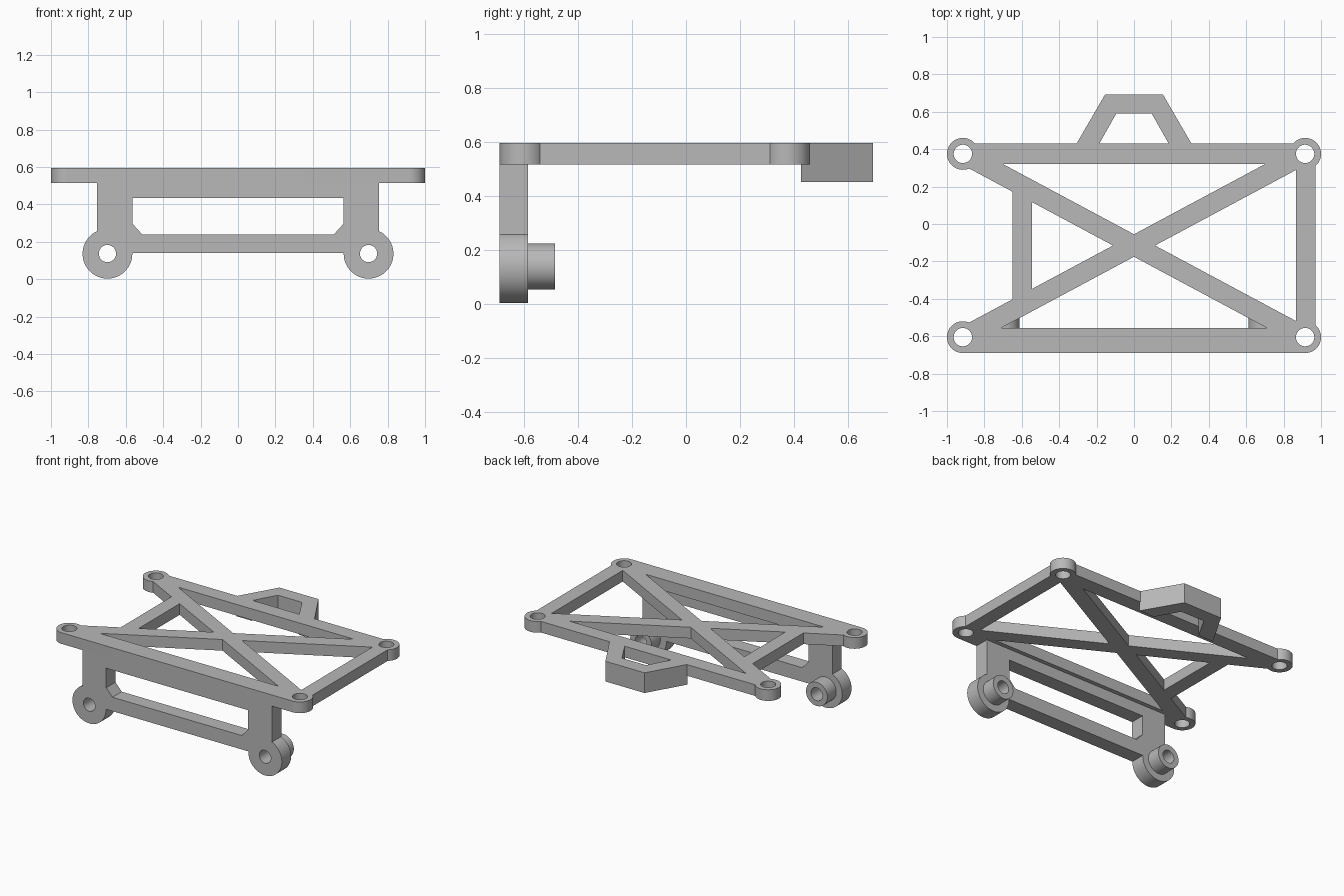
import bpy, bmesh, math
from mathutils import Matrix, Vector

cube = bpy.data.objects.get("Cube")
if cube:
    bpy.data.objects.remove(cube, do_unlink=True)

grey = bpy.data.materials.new("plain grey")
grey.use_nodes = True
colour = (0.48, 0.48, 0.48, 1)
grey.diffuse_color = colour
grey.node_tree.nodes["Principled BSDF"].inputs["Base Color"].default_value = colour

BOTTOM, TOP = 0.515, 0.595      # deck heights
FRONT, BACK = -0.69, -0.585     # bracket plate depth


def finish(bm, name):
    bmesh.ops.recalc_face_normals(bm, faces=bm.faces)
    mesh = bpy.data.meshes.new(name)
    bm.to_mesh(mesh)
    bm.free()
    ob = bpy.data.objects.new(name, mesh)
    bpy.context.collection.objects.link(ob)
    return ob


def prism(points, low, high, name="piece", upright=False):
    """Extrude an outline along z, or along y when upright."""
    bm = bmesh.new()
    place = (lambda a, b: (a, low, b)) if upright else (lambda a, b: (a, b, low))
    face = bm.faces.new([bm.verts.new(place(a, b)) for a, b in points])
    made = bmesh.ops.extrude_face_region(bm, geom=[face])["geom"]
    step = Vector((0, high - low, 0)) if upright else Vector((0, 0, high - low))
    bmesh.ops.translate(bm, vec=step,
                        verts=[v for v in made if isinstance(v, bmesh.types.BMVert)])
    return finish(bm, name)


def disc(a, b, radius, low, high, upright=False):
    ring = [math.tau * i / 64 for i in range(64)]
    return prism([(a + radius * math.cos(t), b + radius * math.sin(t)) for t in ring],
                 low, high, upright=upright)


def box(x0, x1, y0, y1, low=BOTTOM, high=TOP, upright=False, name="piece"):
    return prism([(x0, y0), (x1, y0), (x1, y1), (x0, y1)], low, high, name, upright)


def bar(start, end, width):
    a, b = Vector(start), Vector(end)
    d = (b - a).normalized()
    n = Vector((-d.y, d.x)) * width / 2
    return prism([a + n, b + n, b - n, a - n], BOTTOM, TOP)


def combine(base, added, cut):
    """Join the added pieces to the base, then drill the cut pieces out."""
    for piece, mode in [(p, "UNION") for p in added] + [(p, "DIFFERENCE") for p in cut]:
        mod = base.modifiers.new("join", "BOOLEAN")
        mod.operation, mod.solver, mod.object = mode, "EXACT", piece
    bpy.context.view_layer.update()
    graph = bpy.context.evaluated_depsgraph_get()
    mesh = bpy.data.meshes.new_from_object(base.evaluated_get(graph))
    base.modifiers.clear()
    base.data = mesh
    for piece in added + cut:
        bpy.data.objects.remove(piece, do_unlink=True)


def shade(ob):
    ob.data.materials.clear()
    ob.data.materials.append(grey)
    bpy.ops.object.select_all(action="DESELECT")
    ob.select_set(True)
    bpy.context.view_layer.objects.active = ob
    bpy.ops.object.shade_smooth_by_angle(angle=math.radians(25))


# Deck: front and rear rails, side bars, crossed braces and drilled corner bosses
X, Y0, Y1 = 0.915, -0.605, 0.375
deck = box(-X, X, FRONT, -0.555, name="deck")
pieces = [box(-X, X, 0.32, 0.43),
          box(0.865, 0.97, Y0, Y1),
          box(-0.65, -0.545, -0.435, 0.205),
          bar((-X, Y0), (X, Y1), 0.106),
          bar((-X, Y1), (X, Y0), 0.106)]
corners = [(x, y) for x in (-X, X) for y in (Y0, Y1)]
pieces += [disc(x, y, 0.085, BOTTOM, TOP) for x, y in corners]
holes = [disc(x, y, 0.049, BOTTOM - 0.1, TOP + 0.1) for x, y in corners]
combine(deck, pieces, holes)
shade(deck)

# Rear loop: deep trapezoid band behind the rear rail
half_loop = [(0.31, 0.425), (0.155, 0.692), (0.095, 0.59), (0.188, 0.425)]
outer, inner = half_loop[:2], half_loop[2:]
outline = outer + [(-x, y) for x, y in reversed(outer)]
outline += [(-x, y) for x, y in reversed(inner)] + inner
loop = prism(outline, 0.45, TOP, "rear_loop")
shade(loop)

# Front bracket: plate with a window, round feet and rear spigots
bracket = box(-0.753, 0.753, 0.14, BOTTOM, FRONT, BACK, True, "front_bracket")
window = [(0.563, 0.435), (0.563, 0.295), (0.513, 0.24)]
window += [(-x, z) for x, z in reversed(window)]
added, cut = [], [prism(window, FRONT - 0.1, BACK + 0.1, upright=True)]
for x in (-0.698, 0.698):
    added.append(disc(x, 0.136, 0.133, FRONT, BACK, True))
    added.append(disc(x, 0.138, 0.085, BACK - 0.03, -0.485, True))
    cut.append(disc(x, 0.137, 0.046, FRONT - 0.1, -0.4, True))
combine(bracket, added, cut)
shade(bracket)
